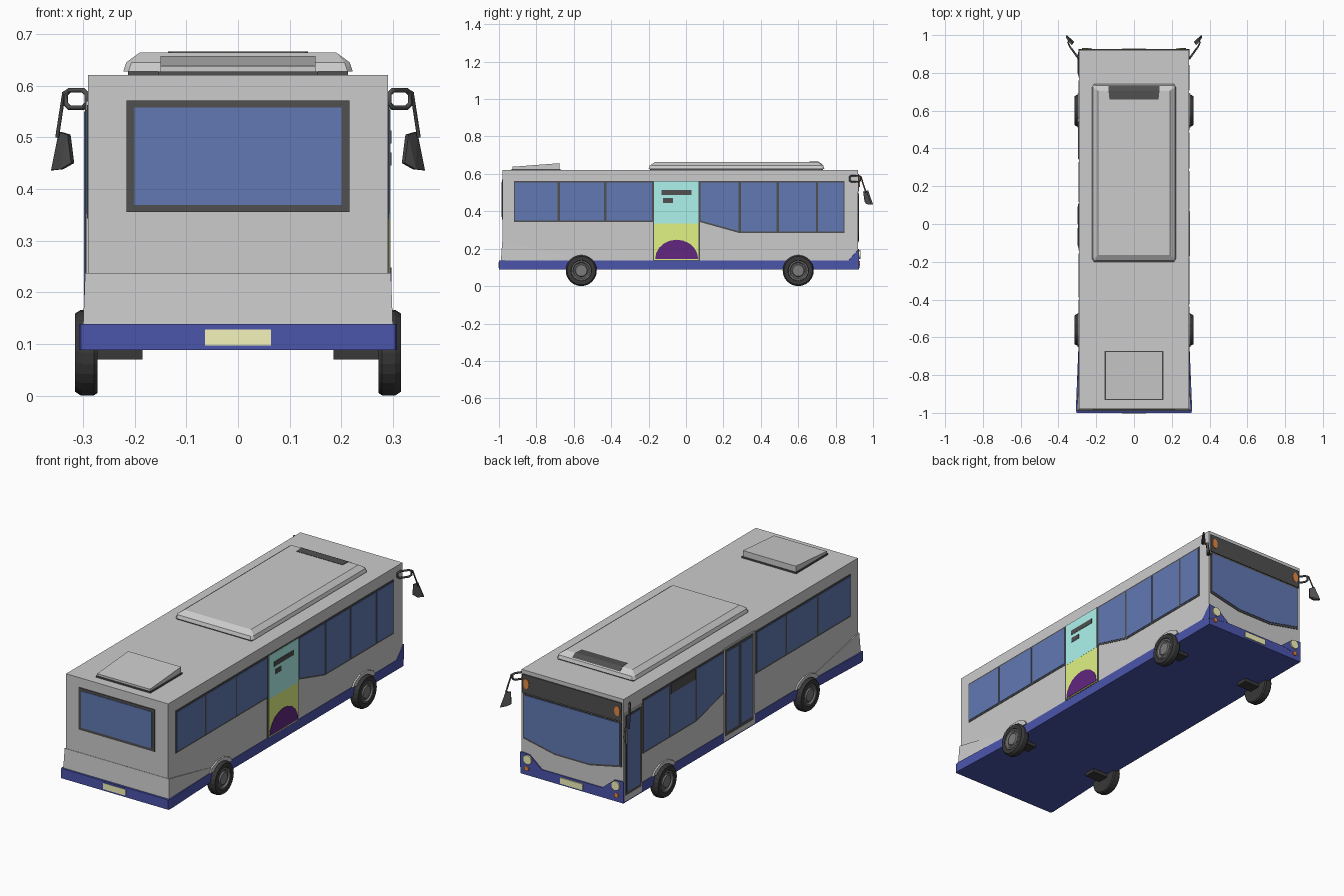
import bpy, bmesh
from math import sin, cos, pi
from mathutils import Matrix

if "Cube" in bpy.data.objects:
    bpy.data.objects.remove(bpy.data.objects["Cube"])


def material(name, r, g, b):
    m = bpy.data.materials.new(name)
    m.diffuse_color = (r, g, b, 1)
    m.use_nodes = True
    m.node_tree.nodes["Principled BSDF"].inputs["Base Color"].default_value = m.diffuse_color
    return m


GLASS = material("glass", .12, .19, .45)
BLUE = material("blue", .07, .09, .41)
DARK = material("dark", .08, .08, .08)
TYRE = material("tyre", .04, .04, .04)
RIM = material("rim", .2, .2, .2)
PLATE = material("plate", .9, .9, .5)
AMBER = material("amber", .8, .25, .06)
AQUA = material("aqua", .42, .9, .85)
LIME = material("lime", .75, .9, .23)
PURPLE = material("purple", .12, .02, .21)


def finish(name, bm, mat):
    bmesh.ops.recalc_face_normals(bm, faces=bm.faces)
    me = bpy.data.meshes.new(name)
    bm.to_mesh(me)
    bm.free()
    ob = bpy.data.objects.new(name, me)
    bpy.context.collection.objects.link(ob)
    if mat:
        me.materials.append(mat)
    return ob


def hull(name, pts, mat=None):
    bm = bmesh.new()
    for p in pts:
        bm.verts.new(p)
    res = bmesh.ops.convex_hull(bm, input=bm.verts)
    loose = [v for v in bm.verts if not v.link_faces]
    bmesh.ops.delete(bm, geom=loose, context='VERTS')
    bmesh.ops.dissolve_limit(bm, angle_limit=.01, verts=bm.verts, edges=bm.edges)
    return finish(name, bm, mat)


def box(name, x0, x1, y0, y1, z0, z1, mat=None):
    return hull(name, [(x, y, z) for x in (x0, x1) for y in (y0, y1) for z in (z0, z1)], mat)


def side_panel(name, s, yz, out, mat=None):
    """Convex panel on the side wall s (+1 right, -1 left), standing out from it."""
    return hull(name, [(s * x, y, z) for x in (.28, .29 + out) for y, z in yz], mat)


def end_panel(name, y0, y1, xz, mat=None):
    return hull(name, [(x, y, z) for y in (y0, y1) for x, z in xz], mat)


def rect(a0, a1, b0, b1):
    return [(a0, b0), (a1, b0), (a1, b1), (a0, b1)]


def oval(a, b, ra, rb, n=12, arc=2 * pi):
    return [(a + ra * cos(arc * i / n), b + rb * sin(arc * i / n)) for i in range(n + 1)]


def lathe(name, s, y, z, profile, mat, n=24):
    """Revolve (radius, x) rings about the axle."""
    bm = bmesh.new()
    rings = [[bm.verts.new((s * x, y + r * cos(2 * pi * i / n), z + r * sin(2 * pi * i / n)))
              for i in range(n)] for r, x in profile]
    for a, b in zip(rings, rings[1:]):
        for i in range(n):
            bm.faces.new((a[i], a[(i + 1) % n], b[(i + 1) % n], b[i]))
    bm.faces.new(rings[0])
    bm.faces.new(rings[-1])
    return finish(name, bm, mat)


def tube(name, pts, r, mat, cyclic=False):
    cu = bpy.data.curves.new(name, 'CURVE')
    cu.dimensions = '3D'
    cu.bevel_depth = r
    cu.bevel_resolution = 1
    cu.use_fill_caps = True
    sp = cu.splines.new('POLY')
    sp.points.add(len(pts) - 1)
    for q, p in zip(sp.points, pts):
        q.co = (*p, 1)
    sp.use_cyclic_u = cyclic
    ob = bpy.data.objects.new(name, cu)
    bpy.context.collection.objects.link(ob)
    cu.materials.append(mat)


# Body shell, skirt and flared rear
box("body", -.29, .29, -.98, .92, .13, .62)
box("skirt", -.292, .292, -.985, .925, .088, .138, BLUE)
hull("rear_flare", [(s * x, y, z) for s in (1, -1) for x, y, z in
                    [(.296, -.983, .237), (.3, -.99, .13), (.291, -.6, .155), (.291, -.6, .13)]])
hull("rear_bumper", [(s * x, y, z) for s in (1, -1) for z in (.088, .138) for x, y in
                     [(.304, -1), (.308, -.985), (.306, -.94), (.292, -.6)]], BLUE)

# Rear window and number plates
end_panel("rear_window_frame", -.984, -.97, rect(-.216, .216, .355, .571), DARK)
end_panel("rear_window", -.986, -.97, rect(-.2, .2, .369, .557), GLASS)
end_panel("rear_plate_holder", -1.001, -.98, rect(-.07, .07, .092, .134), BLUE)
end_panel("rear_plate", -1.003, -.98, rect(-.064, .064, .097, .128), PLATE)
end_panel("front_plate", .92, .93, rect(-.064, .064, .097, .128), PLATE)

# Front: windscreen, destination board, lights
screen = [(-.28, .27), (-.2, .26), (-.1, .232), (.1, .232), (.2, .26), (.28, .27)]
end_panel("windscreen_frame", .91, .923, screen + [(.28, .5), (-.28, .5)], DARK)
end_panel("windscreen", .91, .926, [(x * .97, z + .01) for x, z in screen] + [(.272, .495), (-.272, .495)], GLASS)
end_panel("destination_board", .91, .926, rect(-.282, .282, .505, .6), DARK)
for s in (1, -1):
    hull("front_corner", [(s * x, y, z) for x, y, z in
         [(.293, .926, .2), (.24, .926, .195), (.17, .926, .137), (.293, .926, .12),
          (.293, .87, .137), (.17, .9, .137), (.24, .9, .195)]], BLUE)
    end_panel("headlight", .91, .933, oval(s * .25, .17, .024, .024), PLATE)
    end_panel("front_indicator", .91, .931, oval(s * .255, .122, .012, .012), AMBER)
    end_panel("marker_lamp", .91, .929, oval(s * .258, .555, .016, .026), AMBER)


# Side windows
def window_row(s, stops, bottom, top=.562):
    e = .006
    ys = sorted(set(stops))
    side_panel("window_frame", s, [(y, bottom(y)) for y in ys] + [(ys[-1], top), (ys[0], top)], .002, DARK)
    for a, b in zip(ys, ys[1:]):
        a, b = a + e, b - e
        side_panel("window", s, [(a, bottom(a) + .009), (b, bottom(b) + .009),
                                 (b, top - .009), (a, top - .009)], .004, GLASS)


def sloped(y0, y1):
    return lambda y: .343 - .06 * min(1, max(0, (y - y0) / (y1 - y0)))


window_row(1, [-.92, -.68, -.432, -.175], lambda y: .343)
window_row(1, [.072, .287, .49, .7, .847], sloped(.072, .287))
window_row(-1, [-.92, -.65, -.395, -.15], lambda y: .343)
window_row(-1, [.11, .335, .55, .765], sloped(.11, .335))
side_panel("side_sign", -1, rect(.345, .54, .505, .556), .006, DARK)

# Poster on the right side
side_panel("poster_border", 1, rect(-.177, .074, .136, .562), .003, DARK)
side_panel("poster_lower", 1, rect(-.17, .067, .14, .34), .005, LIME)
side_panel("poster_upper", 1, rect(-.17, .067, .335, .558), .0055, AQUA)
side_panel("poster_mound", 1, oval(-.05, .145, .115, .103, 10, pi), .007, PURPLE)
side_panel("poster_long_bar", 1, rect(-.13, .03, .488, .513), .007, DARK)
side_panel("poster_short_bar", 1, rect(-.123, -.07, .445, .47), .007, DARK)

# Doors on the left side
side_panel("front_door_surround", -1, rect(.775, .917, .095, .545), .004)
side_panel("front_door_frame", -1, rect(.785, .91, .125, .535), .006, DARK)
side_panel("front_door_glass", -1, rect(.797, .9, .14, .525), .008, GLASS)
side_panel("rear_door_surround", -1, rect(-.14, .11, .095, .57), .004)
side_panel("rear_door_frame", -1, rect(-.125, .105, .12, .562), .006, DARK)
for y in (-.113, .0):
    side_panel("rear_door_glass", -1, rect(y, y + .092, .14, .55), .008, GLASS)

# Roof unit with front grille
box("roof_unit_base", -.213, .213, -.193, .732, .615, .63, DARK)
hull("roof_unit", [(sx * x, .27 + sy * y, z) for sx in (1, -1) for sy in (1, -1) for x, y, z in
                   [(.222, .455, .627), (.212, .47, .627), (.216, .452, .645),
                    (.206, .464, .645), (.19, .435, .664)]])
hull("roof_grille", [(s * x, y, z) for s in (1, -1) for x, y, z in
                     [(.13, .66, .6655), (.135, .706, .6655), (.135, .731, .65),
                      (.13, .66, .65)]], DARK)

# Sloping rear roof hatch
box("hatch_base", -.155, .155, -.932, -.672, .615, .627, DARK)
hull("hatch_lid", [(s * .15, y, z) for s in (1, -1) for y, z in
                   [(-.928, .626), (-.928, .638), (-.676, .626), (-.676, .657)]])

for s in (1, -1):
    # Wheels, arches and axle stubs
    for y in (-.56, .6):
        lathe("tyre", s, y, .083, [(.06, .272), (.078, .272), (.083, .279), (.083, .304),
                                   (.076, .315), (.055, .315), (.05, .304)], TYRE)
        lathe("rim", s, y, .083, [(.053, .3), (.053, .314), (.046, .314), (.04, .307),
                                  (.034, .307), (.03, .313), (.012, .313)], RIM)
        side_panel("wheel_arch", s, [(y - .09, .137), (y - .075, .16), (y - .03, .18), (y + .03, .18),
                                     (y + .075, .16), (y + .09, .137)], .008)
        box("axle_stub", *sorted((s * .185, s * .275)), y - .03, y + .03, .07, .09, TYRE)
    # Door mirrors: looped bracket, arm and mirror head
    loop = [(.293, .564), (.3, .557), (.326, .557), (.333, .564),
            (.333, .584), (.326, .591), (.3, .591), (.293, .584)]
    tube("mirror_bracket", [(s * x, .875 + (x - .293) * 1.4, z) for x, z in loop], .005, DARK, True)
    tube("mirror_arm", [(s * .326, .921, .591), (s * .337, .935, .585), (s * .35, .962, .5)], .004, DARK)
    hull("mirror_head", [(s * (x + d * .006), y - d * .01, z) for d in (0, 1) for x, y, z in
                         [(.324, .957, .505), (.341, .975, .51), (.317, .965, .45),
                          (.338, .975, .438), (.356, 1.0, .436)]], DARK)
